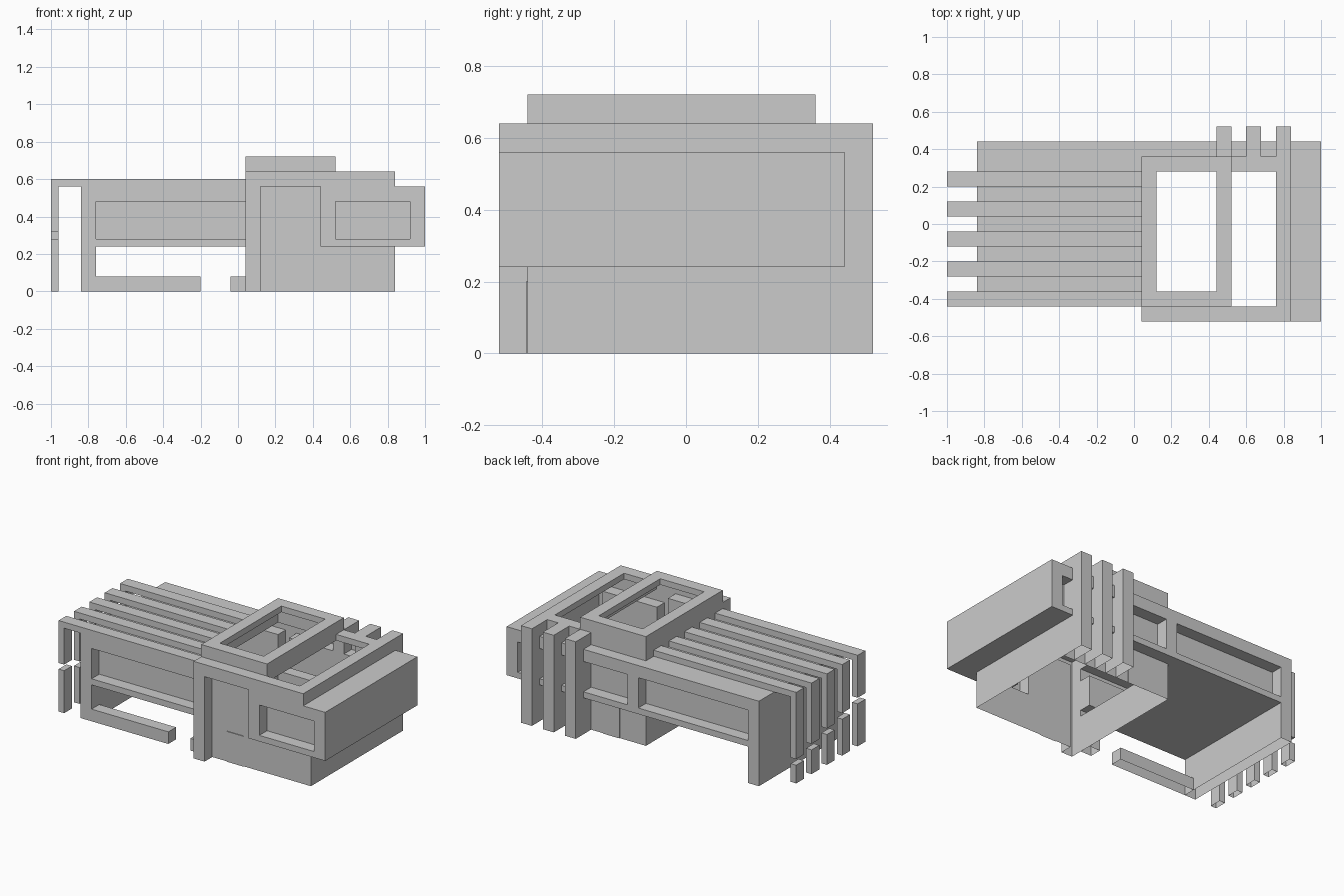
import bpy, bmesh

if "Cube" in bpy.data.objects:
    bpy.data.objects.remove(bpy.data.objects["Cube"])

AX = {'x': (0, 1, 2), 'y': (1, 0, 2), 'z': (2, 0, 1)}


class Part:
    """Collects axis-aligned rectangles into one open shell object."""
    def __init__(self, name):
        self.name, self.bm = name, bmesh.new()

    def rect(self, axis, pos, u0, u1, v0, v1, s=1):
        if u1 - u0 < 1e-4 or v1 - v0 < 1e-4:
            return
        n, a, b = AX[axis]
        vs = []
        for u, v in ((u0, v0), (u1, v0), (u1, v1), (u0, v1)):
            co = [0, 0, 0]
            co[n], co[a], co[b] = pos, u, v
            vs.append(self.bm.verts.new(co))
        f = self.bm.faces.new(vs)
        f.normal_update()
        if f.normal[n] * s < 0:
            f.normal_flip()

    def ring(self, axis, pos, outer, hole, depth, s=1, back=False):
        # flat frame around a hole, with reveals and an optional back pane
        U0, U1, V0, V1 = outer
        u0, u1, v0, v1 = hole
        self.rect(axis, pos, U0, u0, V0, V1, s)
        self.rect(axis, pos, u1, U1, V0, V1, s)
        self.rect(axis, pos, u0, u1, V0, v0, s)
        self.rect(axis, pos, u0, u1, v1, V1, s)
        inner = pos - s * depth
        lo, hi = min(pos, inner), max(pos, inner)
        n, a, b = AX[axis]
        for k, (p0, p1), (q0, q1) in ((a, (u0, u1), (v0, v1)), (b, (v0, v1), (u0, u1))):
            other = b if k == a else a
            for p, d in ((p0, 1), (p1, -1)):
                r = {n: (lo, hi), other: (q0, q1)}
                i, j = sorted(r)
                self.rect('xyz'[k], p, *r[i], *r[j], d)
        if back:
            self.rect(axis, inner, *hole, s)

    def box(self, x0, x1, y0, y1, z0, z1):
        # boxes standing on the ground have no bottom
        self.rect('x', x0, y0, y1, z0, z1, -1)
        self.rect('x', x1, y0, y1, z0, z1, 1)
        self.rect('y', y0, x0, x1, z0, z1, -1)
        self.rect('y', y1, x0, x1, z0, z1, 1)
        self.rect('z', z1, x0, x1, y0, y1, 1)
        if z0 > 0:
            self.rect('z', z0, x0, x1, y0, y1, -1)

    def done(self):
        bmesh.ops.remove_doubles(self.bm, verts=self.bm.verts, dist=1e-5)
        me = bpy.data.meshes.new(self.name)
        self.bm.to_mesh(me)
        self.bm.free()
        bpy.context.collection.objects.link(bpy.data.objects.new(self.name, me))


# Left wing: raised box with a full-height end wall
w = Part("left_wing")
w.ring('y', -.44, (-.84, .04, .24, .56), (-.76, .04, .28, .48), .08, -1, True)
w.ring('y', .44, (-.84, .08, .24, .56), (-.76, .04, .28, .48), .08, 1, True)
w.rect('z', .56, -.84, .04, -.44, .44)
w.rect('z', .24, -.76, .04, -.44, .44, -1)
w.rect('x', -.84, -.44, .44, 0, .56, -1)
w.rect('x', -.76, -.44, .44, 0, .24, 1)
for s in (-1, 1):
    w.rect('y', .44 * s, -.84, -.76, 0, .24, s)
w.done()

# Low garden walls under the wing
for name, x0, x1 in (("garden_wall_long", -.76, -.20), ("garden_wall_short", -.04, .04)):
    g = Part(name)
    g.box(x0, x1, -.44, -.36, 0, .08)
    g.done()

# Pergola beams with split posts, the split stepping down towards the back
for i in range(5):
    y, z = -.44 + .16 * i, .28 - .04 * i
    p = Part(f"pergola_beam_{i + 1}")
    p.box(-1, .04, y, y + .08, .56, .60)
    p.box(-1, -.96, y, y + .08, z + .04, .56)
    p.box(-1, -.96, y, y + .08, 0, z)
    p.done()

# Main block walls
m = Part("main_block")
m.rect('x', .04, -.52, -.44, 0, .64, -1)
m.rect('x', .04, -.44, .36, 0, .24, -1)
m.rect('x', .04, -.44, .36, .56, .64, -1)
m.rect('x', .84, -.44, .36, 0, .24, 1)
m.rect('x', .84, -.52, .36, .56, .64, 1)
# front portal frame and recessed entrance wall
m.rect('y', -.52, .04, .12, 0, .64, -1)
m.rect('y', -.52, .12, .84, .56, .64, -1)
m.rect('x', .12, -.52, -.44, 0, .56, 1)
m.rect('x', .44, -.52, -.44, .24, .56, -1)
m.rect('z', .56, .12, .44, -.52, -.44, -1)
m.rect('y', -.44, .12, .44, 0, .56, -1)
m.rect('y', -.44, .44, .84, 0, .24, -1)
# back wall
m.rect('y', .36, .04, .84, 0, .24, 1)
m.rect('y', .36, .04, .84, .56, .64, 1)
# flat roof around the right roof opening
m.ring('z', .64, (.52, .84, -.52, .36), (.52, .76, -.44, .28), .04)
m.rect('z', .64, .04, .52, -.52, -.44)
m.done()

# Back window band
b = Part("back_window_band")
b.ring('y', .44, (.08, .44, .24, .56), (.12, .44, .28, .48), .08, 1, True)
b.ring('y', .44, (.44, 1, .24, .56), (.52, .92, .28, .48), .08, 1, True)
b.rect('z', .56, .04, .84, .36, .44)
b.rect('z', .24, .04, .84, .36, .44, -1)
b.done()

# Projecting right box
r = Part("right_box")
r.ring('y', -.52, (.44, 1, .24, .56), (.52, .92, .28, .48), .08, -1, True)
r.rect('x', 1, -.52, .44, .24, .56, 1)
r.rect('z', .56, .84, 1, -.52, .44)
r.rect('z', .24, .84, 1, -.52, .44, -1)
r.rect('z', .24, .44, .84, -.52, -.44, -1)
r.done()

# Raised roof frame
c = Part("roof_frame")
c.ring('z', .72, (.04, .52, -.44, .36), (.12, .44, -.36, .28), .04)
for s, x, y in ((-1, .04, -.44), (1, .52, .36)):
    c.rect('x', x, -.44, .36, .64, .72, s)
    c.rect('y', y, .04, .52, .64, .72, s)
c.done()

# Vertical fins at the back
for i in range(3):
    f = Part(f"back_fin_{i + 1}")
    f.box(.44 + .16 * i, .52 + .16 * i, .36, .52, 0, .64)
    f.done()

# Doors
for name, y0, y1 in (("front_door", -.445, -.44), ("back_door", .36, .365)):
    d = Part(name)
    d.box(.23, .35, y0, y1, 0, .2)
    d.done()
